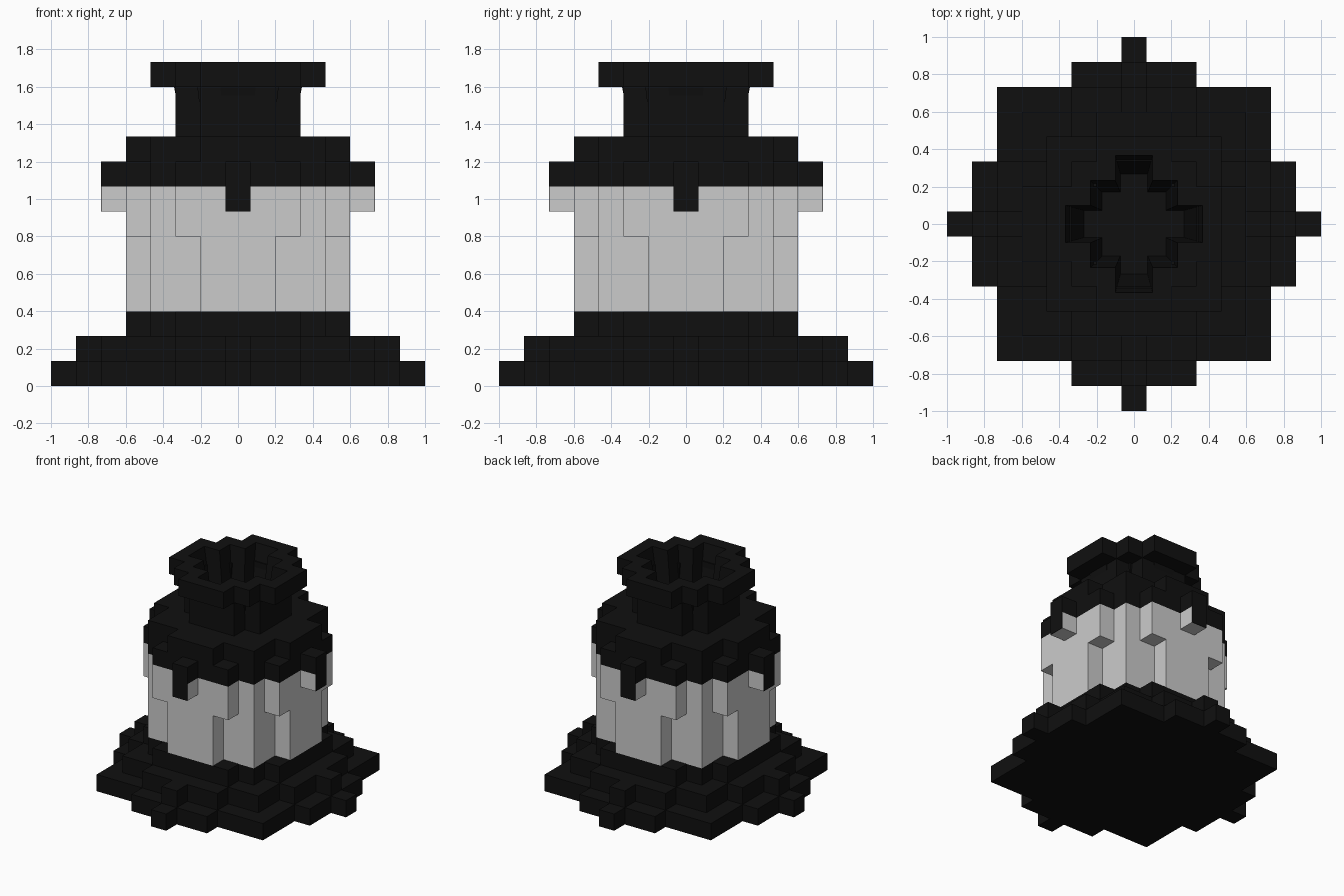
import bpy, bmesh
from mathutils import Matrix

if "Cube" in bpy.data.objects:
    bpy.data.objects.remove(bpy.data.objects["Cube"])

U = 2 / 15  # size of one block

black = bpy.data.materials.new("black")
black.diffuse_color = (0.005, 0.005, 0.005, 1)
black.use_nodes = True
black.node_tree.nodes["Principled BSDF"].inputs["Base Color"].default_value = black.diffuse_color


def contour(steps, k=1.0):
    """Four-fold stepped outline from (half width, reach) pairs, outermost first."""
    q = []
    for i, (h, r) in enumerate(steps):
        q.append((r, h))
        if i + 1 < len(steps):
            q.append((steps[i + 1][1], h))
    q += [(y, x) for x, y in reversed(q[:-1])]
    pts = []
    for _ in range(4):
        pts += q
        q = [(-y, x) for x, y in q]
    return [(x * k * U, y * k * U) for x, y in pts]


def loft(name, loops, mat=None):
    """Skin a stack of (outline, height) loops and cap both open ends if closed."""
    bm = bmesh.new()
    rings = [[bm.verts.new((x, y, z * U)) for x, y in pts] for pts, z in loops]
    for a, b in zip(rings, rings[1:]):
        n = len(a)
        for i in range(n):
            j = (i + 1) % n
            bm.faces.new((a[i], a[j], b[j], b[i]))
    bm.faces.new(rings[0][::-1])
    bm.faces.new(rings[-1])
    bmesh.ops.remove_doubles(bm, verts=bm.verts, dist=1e-5)
    bmesh.ops.dissolve_degenerate(bm, edges=bm.edges, dist=1e-5)
    bmesh.ops.recalc_face_normals(bm, faces=bm.faces)
    return finish(name, bm, mat)


def finish(name, bm, mat):
    me = bpy.data.meshes.new(name)
    bm.to_mesh(me)
    bm.free()
    ob = bpy.data.objects.new(name, me)
    bpy.context.collection.objects.link(ob)
    if mat:
        me.materials.append(mat)
    return ob


def prism(name, steps, z0, z1, mat=None):
    c = contour(steps)
    return loft(name, [(c, z0), (c, z1)], mat)


def box(name, x, y, z, mat=None, turn=0):
    bm = bmesh.new()
    bmesh.ops.create_cube(bm, size=1)
    for v in bm.verts:
        v.co = [U * (r[0] + r[1] + c * 2 * (r[1] - r[0])) / 2
                for r, c in zip((x, y, z), v.co)]
    bm.transform(Matrix.Rotation(turn * 1.5707963268, 4, 'Z'))
    return finish(name, bm, mat)


# stepped base
prism("base_bottom", [(.5, 7.5), (2.5, 6.5), (5.5, 5.5)], 0, 1, black)
prism("base_middle", [(.5, 6.5), (2.5, 5.5), (4.5, 4.5)], 1, 2, black)
prism("base_top", [(2.5, 4.5), (3.5, 3.5)], 2, 3, black)

# pale body
lower = [(1.5, 4.5), (3.5, 3.5)]
upper = [(2.5, 4.5), (3.5, 3.5)]
prism("body_lower", lower, 3, 6)
prism("body_upper", upper, 6, 8)

# cap skirt and the drips under it: pale block with a black outer face
prism("cap_skirt", [(.5, 5.5), (2.5, 4.5), (3.5, 3.5)], 8, 9, black)
for t in range(4):
    box(f"drip_{t}", (4.5, 5.48), (-.5, .5), (7, 8), None, t)
    box(f"drip_face_{t}", (5.48, 5.5), (-.5, .5), (7, 8), black, t)

# shoulder, neck, rim and tapered hollow in one skin
shoulder = contour(lower)
neck = contour([(1.5, 2.5), (1.5, 1.5)])
rim = contour([(1.5, 3.5), (2.5, 2.5)])
hole = [(.75, 2.75), (1.75, 1.75)]
loft("chimney", [(shoulder, 9), (shoulder, 10), (neck, 10), (neck, 12),
                 (rim, 12), (rim, 13), (contour(hole), 13),
                 (contour(hole, .73), 9.02)], black)
